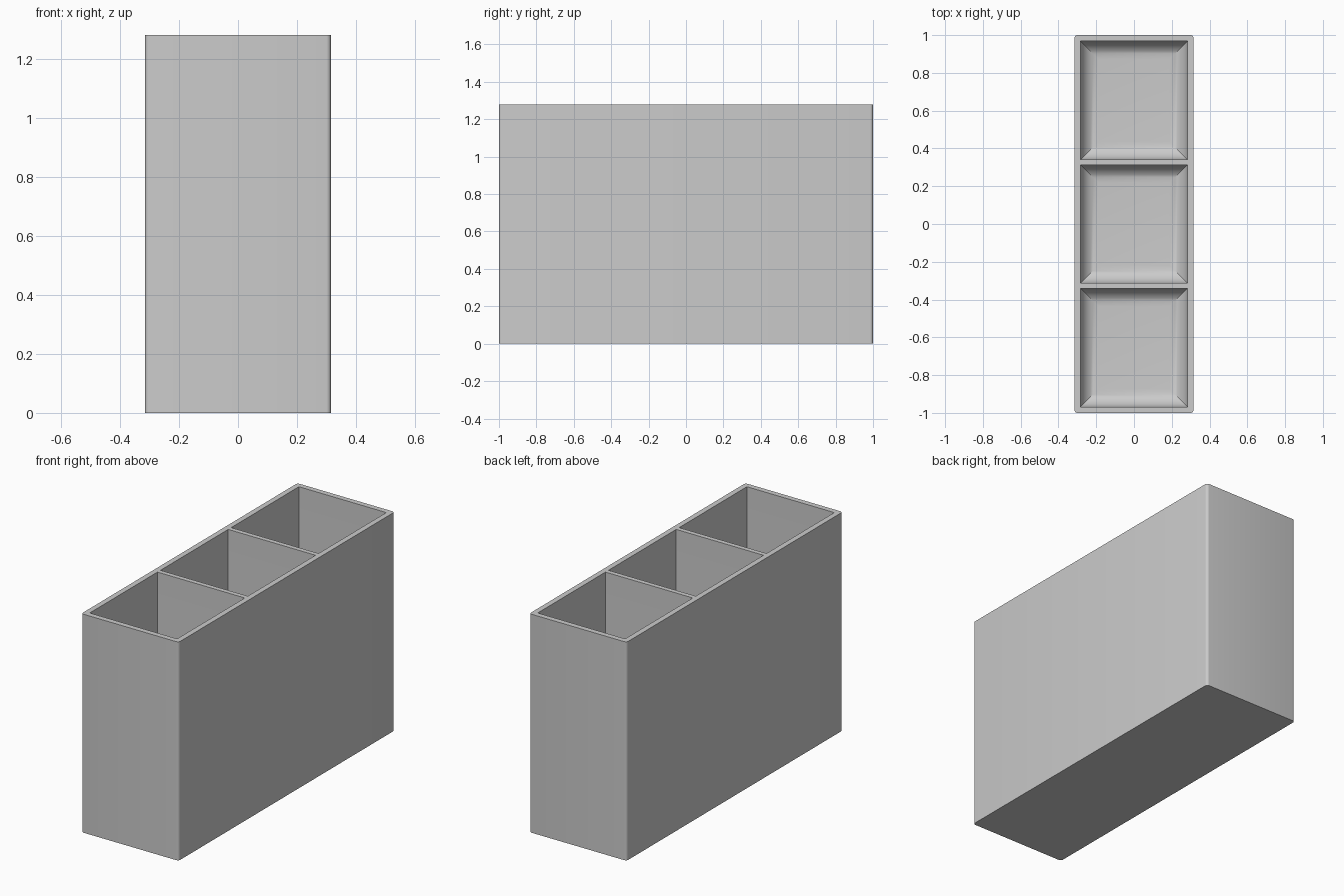
import bpy
import bmesh
from math import sin, cos, pi

if "Cube" in bpy.data.objects:
    bpy.data.objects.remove(bpy.data.objects["Cube"], do_unlink=True)

WIDTH, LENGTH, HEIGHT = 0.63, 2.0, 1.28
WALL, DIVIDER, FLOOR = 0.032, 0.028, 0.032
FILLET, CORNER, STEPS = 0.095, 0.016, 10
CELLS = 3
cell_length = (LENGTH - 2 * WALL - (CELLS - 1) * DIVIDER) / CELLS

grey = bpy.data.materials.new("plain grey")
grey.use_nodes = True
colour = (0.6, 0.6, 0.6, 1)
grey.diffuse_color = colour
grey.node_tree.nodes["Principled BSDF"].inputs["Base Color"].default_value = colour


def make_object(name, bm):
    bmesh.ops.recalc_face_normals(bm, faces=bm.faces)
    mesh = bpy.data.meshes.new(name)
    bm.to_mesh(mesh)
    bm.free()
    mesh.materials.append(grey)
    obj = bpy.data.objects.new(name, mesh)
    bpy.context.collection.objects.link(obj)
    return obj


def add_pocket(bm, y):
    """Rectangular pocket whose floor curves up into the walls."""
    angles = [i / STEPS * pi / 2 for i in range(STEPS + 1)]
    levels = [(FILLET * (1 - sin(a)), FLOOR + FILLET * (1 - cos(a))) for a in angles]
    levels.append((0, HEIGHT + 0.1))
    rings = []
    for inset, z in levels:
        hx, hy = WIDTH / 2 - WALL - inset, cell_length / 2 - inset
        rings.append([bm.verts.new((sx * hx, y + sy * hy, z))
                      for sx, sy in ((-1, -1), (1, -1), (1, 1), (-1, 1))])
    for low, high in zip(rings, rings[1:]):
        for i in range(4):
            j = (i + 1) % 4
            bm.faces.new((low[i], low[j], high[j], high[i]))
    bm.faces.new(rings[0][::-1])
    bm.faces.new(rings[-1])


# Outer block with softly rounded upright corners
bm = bmesh.new()
bmesh.ops.create_cube(bm, size=1)
for v in bm.verts:
    v.co = (v.co.x * WIDTH, v.co.y * LENGTH, (v.co.z + 0.5) * HEIGHT)
uprights = [e for e in bm.edges if abs(e.verts[0].co.z - e.verts[1].co.z) > 0.1]
bmesh.ops.bevel(bm, geom=uprights, offset=CORNER, segments=5, profile=0.5, affect='EDGES')
organizer = make_object("three_cell_organizer", bm)

# Row of pockets cut from the block
bm = bmesh.new()
for i in range(CELLS):
    add_pocket(bm, (i - (CELLS - 1) / 2) * (cell_length + DIVIDER))
cutter = make_object("pocket_cutter", bm)

cut = organizer.modifiers.new("pockets", 'BOOLEAN')
cut.operation = 'DIFFERENCE'
cut.solver = 'EXACT'
cut.object = cutter
bpy.context.view_layer.objects.active = organizer
organizer.select_set(True)
bpy.ops.object.modifier_apply(modifier=cut.name)
bpy.data.objects.remove(cutter, do_unlink=True)

# Smooth curves, crisp rims and mitres
bpy.ops.object.shade_smooth_by_angle(angle=pi / 7)
